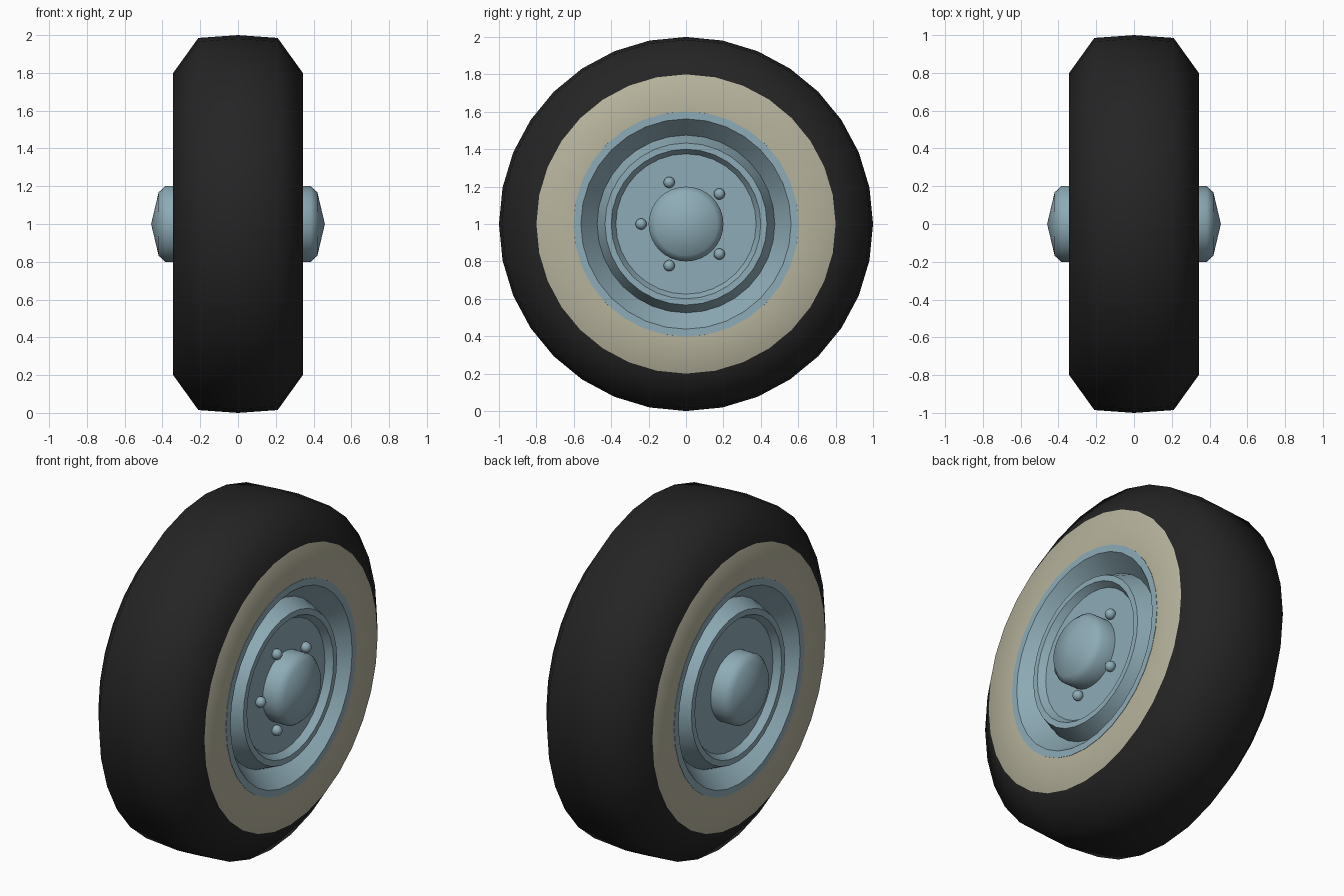
import bpy, bmesh, math

if "Cube" in bpy.data.objects:
    bpy.data.objects.remove(bpy.data.objects["Cube"])

SEG = 32
CENTRE = (0, 0, 1)


def material(name, rgb):
    m = bpy.data.materials.new(name)
    m.diffuse_color = (*rgb, 1)
    m.use_nodes = True
    m.node_tree.nodes["Principled BSDF"].inputs["Base Color"].default_value = m.diffuse_color
    return m


black = material("black rubber", (0.018, 0.018, 0.018))
cream = material("cream sidewall", (0.47, 0.45, 0.335))
blue = material("grey blue metal", (0.27, 0.41, 0.47))


def finish(bm, name, mats, angle):
    bmesh.ops.recalc_face_normals(bm, faces=bm.faces)
    me = bpy.data.meshes.new(name)
    bm.to_mesh(me)
    bm.free()
    ob = bpy.data.objects.new(name, me)
    bpy.context.collection.objects.link(ob)
    ob.location = CENTRE
    for m in mats:
        me.materials.append(m)
    bpy.ops.object.select_all(action='DESELECT')
    ob.select_set(True)
    bpy.context.view_layer.objects.active = ob
    bpy.ops.object.shade_smooth_by_angle(angle=math.radians(angle))
    return ob


def lathe(profile, name, mats, angle=30, rule=None):
    """Turn an (x, radius) profile round the x axis."""
    bm = bmesh.new()
    rings = []
    for x, r in profile:
        if r == 0:
            rings.append([bm.verts.new((x, 0, 0))] * SEG)
        else:
            rings.append([bm.verts.new((x, r * math.sin(2 * math.pi * i / SEG),
                                        r * math.cos(2 * math.pi * i / SEG)))
                          for i in range(SEG)])
    for a, b in zip(rings, rings[1:]):
        for i in range(SEG):
            j = (i + 1) % SEG
            f = bm.faces.new(list(dict.fromkeys((a[i], a[j], b[j], b[i]))))
            if rule:
                f.material_index = rule(f)
    return finish(bm, name, mats, angle)


def mirrored(half):
    """Add the left-hand half to a right-hand profile, outside to outside."""
    return half + [(-x, r) for x, r in reversed(half) if x > 0]


# Tyre with cream sidewalls
lathe(mirrored([(0.343, 0.6), (0.343, 0.8), (0.21, 0.985), (0, 1.0)]),
      "tyre", [black, cream], 60,
      lambda f: 1 if max(v.co.yz.length for v in f.verts) < 0.81 else 0)

# Stepped rim and wheel disc, both sides in one closed turning
lathe(mirrored([(0.3, 0), (0.3, 0.375), (0.338, 0.40), (0.338, 0.433),
                (0.24, 0.475), (0.345, 0.562), (0.345, 0.602), (0.30, 0.603)]),
      "rim", [blue], 25)

# Domed hub caps
for side, label in ((1, "right"), (-1, "left")):
    lathe([(side * x, r) for x, r in
           ((0.29, 0.2), (0.385, 0.2), (0.42, 0.168), (0.46, 0))],
          "hub_cap_" + label, [blue], 60)

# Five wheel nuts on the right side only
for n in range(5):
    a = math.radians(180 + n * 72)
    if n:
        a = math.radians((180, 248, 318, 42, 112)[n])
    bm = bmesh.new()
    bmesh.ops.create_uvsphere(bm, u_segments=12, v_segments=8, radius=0.03)
    for v in bm.verts:
        v.co.x += 0.315
        v.co.y += 0.24 * math.cos(a)
        v.co.z += 0.24 * math.sin(a)
    finish(bm, f"wheel_nut_{n + 1}", [blue], 60)
